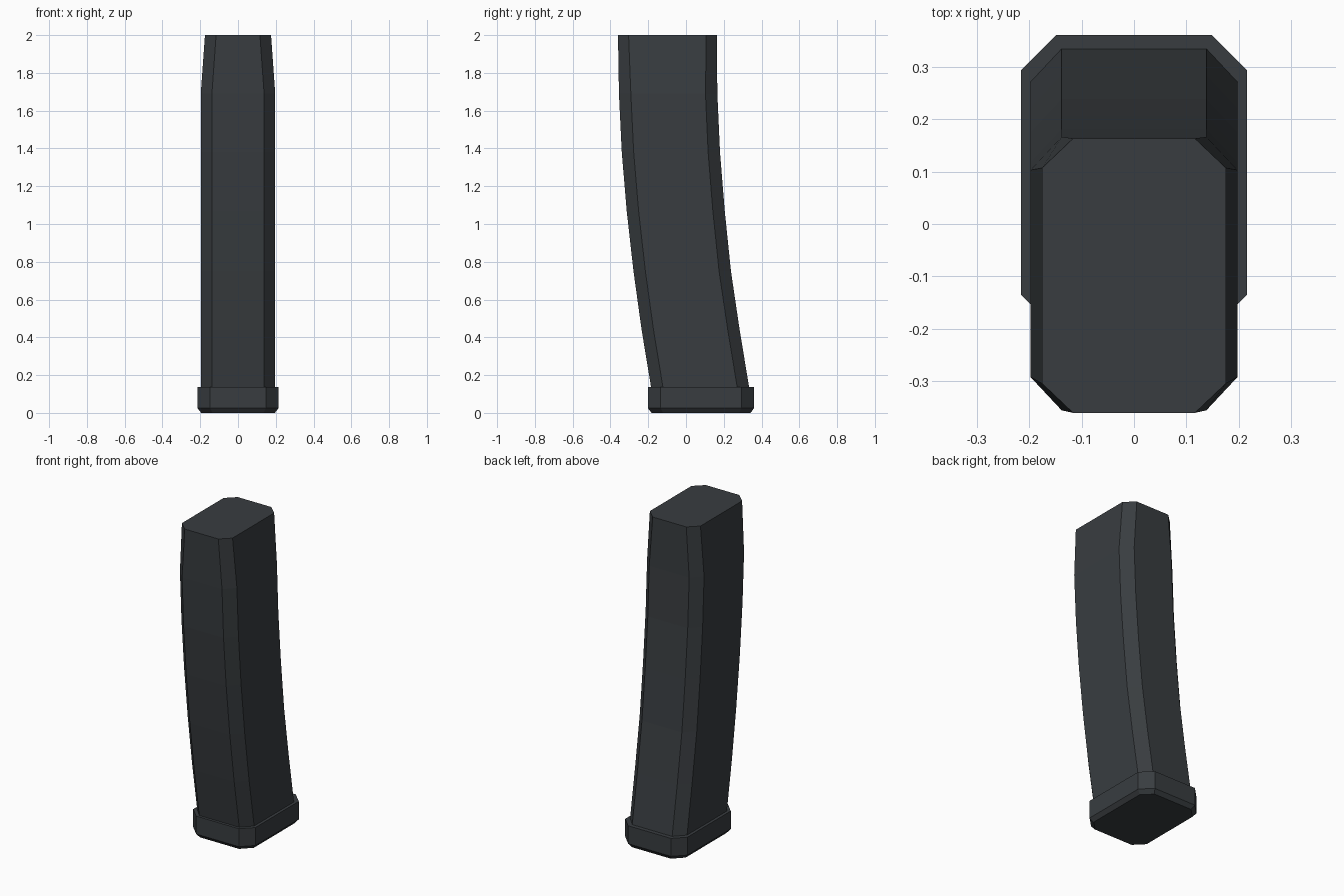
import bpy, bmesh

if "Cube" in bpy.data.objects:
    bpy.data.objects.remove(bpy.data.objects["Cube"])

mat = bpy.data.materials.new("dark gunmetal grey")
mat.diffuse_color = (0.040, 0.046, 0.051, 1)
mat.use_nodes = True
mat.node_tree.nodes["Principled BSDF"].inputs["Base Color"].default_value = mat.diffuse_color


def octagon(hx, y0, y1, cx, cy, z):
    """Chamfered rectangle, counter-clockwise seen from above."""
    return [(-hx + cx, y0, z), (hx - cx, y0, z), (hx, y0 + cy, z), (hx, y1 - cy, z),
            (hx - cx, y1, z), (-hx + cx, y1, z), (-hx, y1 - cy, z), (-hx, y0 + cy, z)]


def loft(name, rings):
    """Skin a stack of rings and cap both ends."""
    bm = bmesh.new()
    loops = [[bm.verts.new(p) for p in r] for r in rings]
    n = len(loops[0])
    for a, b in zip(loops, loops[1:]):
        for i in range(n):
            j = (i + 1) % n
            bm.faces.new((a[i], a[j], b[j], b[i]))
    bm.faces.new(loops[0][::-1])
    bm.faces.new(loops[-1])
    bmesh.ops.recalc_face_normals(bm, faces=bm.faces)
    me = bpy.data.meshes.new(name)
    bm.to_mesh(me)
    bm.free()
    me.materials.append(mat)
    ob = bpy.data.objects.new(name, me)
    bpy.context.collection.objects.link(ob)
    return ob


# curved body: z, front y, back y, half width
path = [(0.10, -0.179, 0.340, 0.197), (0.44, -0.235, 0.284, 0.197),
        (0.75, -0.278, 0.238, 0.197), (1.07, -0.314, 0.205, 0.197),
        (1.38, -0.340, 0.180, 0.197), (1.69, -0.355, 0.166, 0.197),
        (2.00, -0.360, 0.163, 0.175)]
loft("curved_body", [octagon(h, y0, y1, 0.059, 0.063 if z < 1.9 else 0.056, z)
                     for z, y0, y1, h in path])

# base plate with a bevelled underside
loft("base_plate", [octagon(0.195, -0.182, 0.342, 0.060, 0.060, 0.0),
                    octagon(0.215, -0.202, 0.360, 0.067, 0.067, 0.025),
                    octagon(0.215, -0.202, 0.360, 0.067, 0.067, 0.137)])
